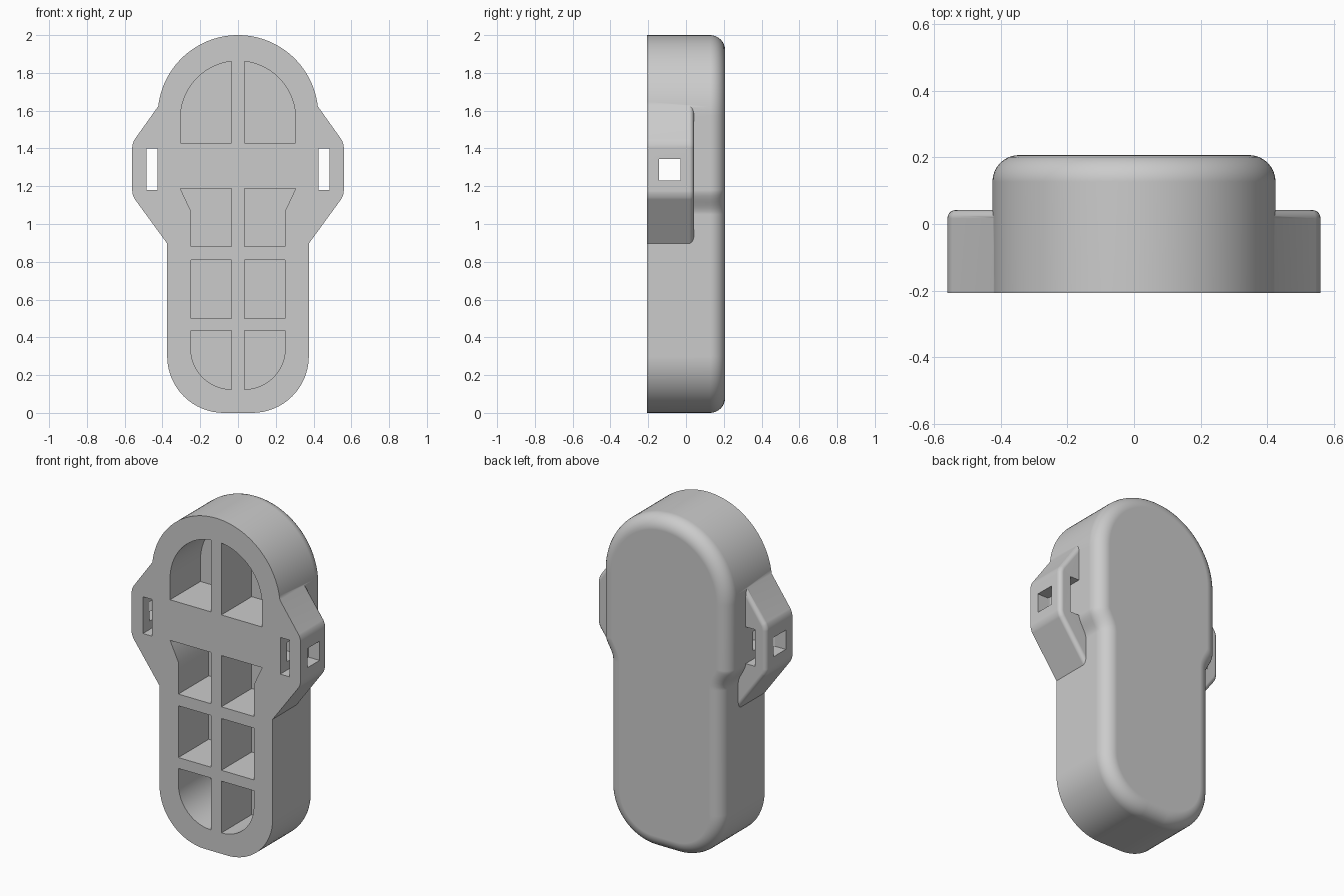
import bpy, bmesh
from math import cos, sin, pi, radians

cube = bpy.data.objects.get("Cube")
if cube:
    bpy.data.objects.remove(cube, do_unlink=True)

FRONT, BACK = -0.207, 0.207

grey = bpy.data.materials.new("plain grey")
grey.use_nodes = True
colour = (0.6, 0.6, 0.6, 1)
grey.diffuse_color = colour
grey.node_tree.nodes["Principled BSDF"].inputs["Base Color"].default_value = colour


def arc(cx, cz, r, start, end, n=16):
    """Points of a circular arc in the x-z plane, angles in degrees."""
    steps = [radians(start + (end - start) * i / n) for i in range(n + 1)]
    return [(cx + r * cos(a), cz + r * sin(a)) for a in steps]


def mirrored(half):
    """Close a right-hand outline by mirroring it across x = 0."""
    other = [(-x, z) for x, z in reversed(half) if x > 1e-5]
    return half + other


def extrude(bm, outline, y0, y1):
    """Add a closed prism from an x-z outline."""
    face = bm.faces.new([bm.verts.new((x, y0, z)) for x, z in outline])
    moved = bmesh.ops.extrude_face_region(bm, geom=[face])["geom"]
    verts = [g for g in moved if isinstance(g, bmesh.types.BMVert)]
    bmesh.ops.translate(bm, verts=verts, vec=(0, y1 - y0, 0))
    bmesh.ops.recalc_face_normals(bm, faces=bm.faces)


def round_back(bm, y, radius, segments):
    """Fillet the rim of the rear face."""
    rim = [e for e in bm.edges if all(abs(v.co.y - y) < 1e-4 for v in e.verts)]
    bmesh.ops.bevel(bm, geom=rim, offset=radius, segments=segments,
                    profile=0.5, affect='EDGES')


def box(x0, x1, z0, z1):
    return [(x0, z0), (x1, z0), (x1, z1), (x0, z1)]


def make(name, bm):
    mesh = bpy.data.meshes.new(name)
    bmesh.ops.recalc_face_normals(bm, faces=bm.faces)
    bm.to_mesh(mesh)
    bm.free()
    mesh.materials.append(grey)
    ob = bpy.data.objects.new(name, mesh)
    bpy.context.collection.objects.link(ob)
    return ob


def combine(target, tool, operation):
    """Apply a boolean and discard the tool."""
    tool.hide_render = True
    mod = target.modifiers.new(operation.lower(), 'BOOLEAN')
    mod.operation, mod.object, mod.solver = operation, tool, 'EXACT'
    bpy.context.view_layer.objects.active = target
    bpy.ops.object.modifier_apply(modifier=mod.name)
    bpy.data.objects.remove(tool, do_unlink=True)


# Body: round head, soft waist, rounded foot
waist = []
for i in range(9):
    t = i / 8
    waist.append((0.375 + 0.05 * t * t * (3 - 2 * t), 1.05 + 0.13 * t))
half = arc(0.075, 0.3, 0.3, -90, 0) + waist + arc(0, 1.575, 0.425, 0, 90, 28)
half[-1] = (0, 2.0)
bm = bmesh.new()
extrude(bm, mirrored(half), FRONT, BACK)
round_back(bm, BACK, 0.08, 8)
body = make("body", bm)

# Side lugs: one plate passing through the body
bm = bmesh.new()
lug = [(0.30, 0.794), (0.56, 1.15), (0.56, 1.43), (0.35, 1.725)]
extrude(bm, mirrored(lug), FRONT, 0.042)
corners = [e for e in bm.edges if abs(e.verts[0].co.y - e.verts[1].co.y) > 0.1
           and abs(e.verts[0].co.x) > 0.5]
bmesh.ops.bevel(bm, geom=corners, offset=0.025, segments=4, profile=0.5,
                affect='EDGES')
round_back(bm, 0.042, 0.025, 5)
lugs = make("side_lugs", bm)

# Strap slots running front to back through the lugs
bm = bmesh.new()
for side in (-1, 1):
    extrude(bm, box(side * 0.39, side * 0.485, 1.18, 1.40), -0.4, 0.4)
combine(lugs, make("slot_cutter", bm), 'DIFFERENCE')
combine(body, lugs, 'UNION')

# Front pockets on both sides of the centre rib, and the cross tunnel
IN, OUT = 0.035, 0.25
pockets = [
    [(IN, 1.43), (0.305, 1.43)] + arc(0, 1.558, 0.305, 0, 83.4, 20),
    [(IN, 0.88), (OUT, 0.88), (OUT, 1.07), (0.305, 1.187), (IN, 1.187)],
    box(IN, OUT, 0.5, 0.81),
    [(OUT, 0.435), (IN, 0.435)] + arc(IN, 0.34, OUT - IN, -90, 0),
]
bm = bmesh.new()
for outline in pockets:
    for side in (-1, 1):
        extrude(bm, [(side * x, z) for x, z in outline], FRONT - 0.1, 0.08)
extrude(bm, box(-0.7, 0.7, 1.23, 1.345), -0.144, -0.028)
combine(body, make("pocket_cutter", bm), 'DIFFERENCE')

# Smooth the curved walls, keep the cut edges crisp
bpy.ops.object.select_all(action='DESELECT')
body.select_set(True)
bpy.context.view_layer.objects.active = body
bpy.ops.object.shade_smooth_by_angle(angle=radians(30))
weighted = body.modifiers.new("weighted normals", 'WEIGHTED_NORMAL')
weighted.keep_sharp = True
